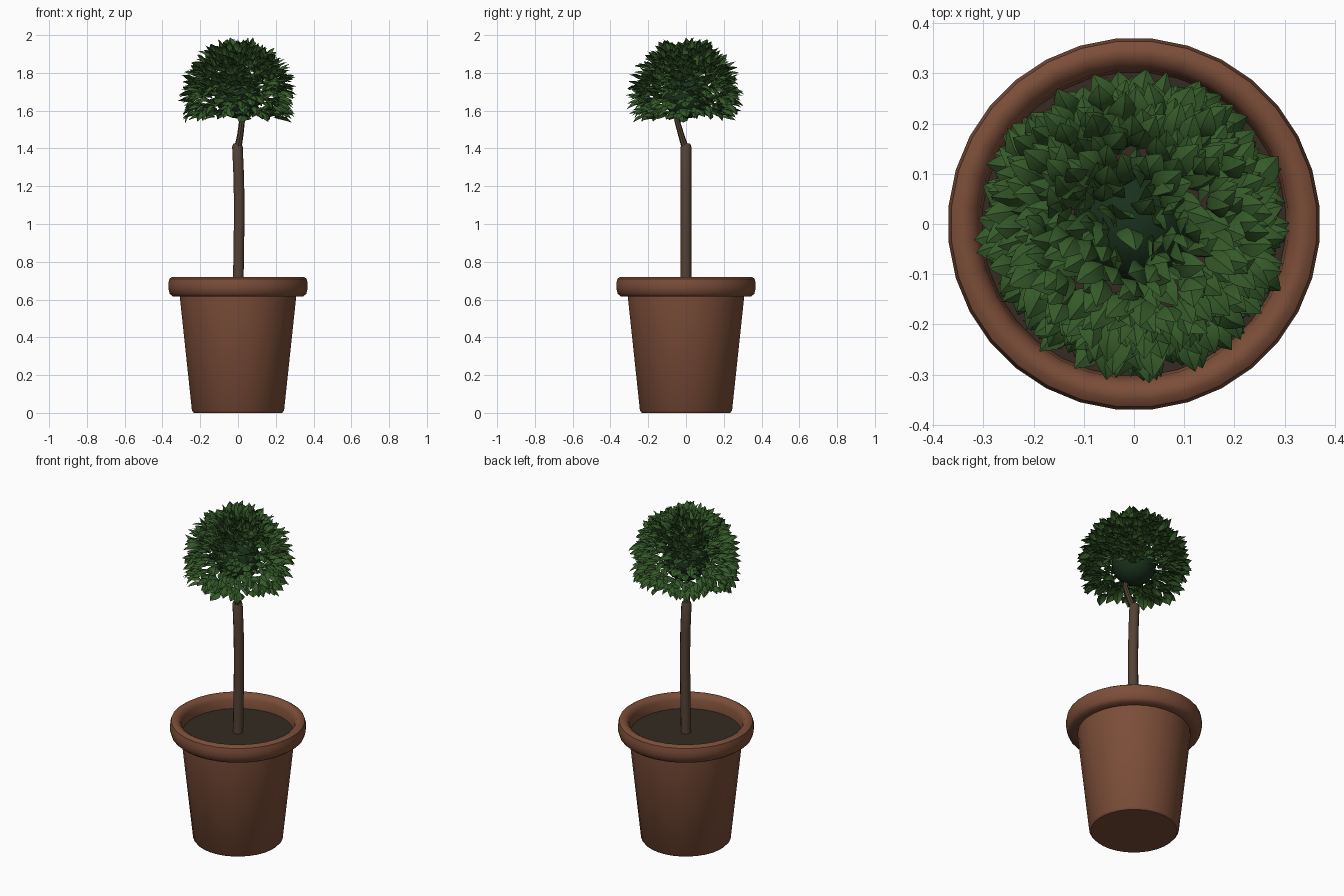
import bpy, bmesh, math, random
from mathutils import Vector

if "Cube" in bpy.data.objects:
    bpy.data.objects.remove(bpy.data.objects["Cube"])

random.seed(4)

def material(name, rgb):
    m = bpy.data.materials.new(name)
    m.diffuse_color = (*rgb, 1)
    m.use_nodes = True
    m.node_tree.nodes["Principled BSDF"].inputs["Base Color"].default_value = m.diffuse_color
    return m

terracotta = material("terracotta", (0.20, 0.075, 0.04))
earth = material("earth", (0.035, 0.024, 0.016))
bark = material("bark", (0.09, 0.055, 0.035))
leaf_green = material("leaf_green", (0.035, 0.10, 0.022))
dark_green = material("dark_green", (0.01, 0.03, 0.012))

def make_object(name, verts, faces, mat, smooth=True):
    me = bpy.data.meshes.new(name)
    me.from_pydata(verts, [], faces)
    bm = bmesh.new()
    bm.from_mesh(me)
    bmesh.ops.remove_doubles(bm, verts=bm.verts, dist=1e-6)
    bm.to_mesh(me)
    bm.free()
    me.materials.append(mat)
    ob = bpy.data.objects.new(name, me)
    bpy.context.collection.objects.link(ob)
    bpy.context.view_layer.objects.active = ob
    bpy.ops.object.select_all(action='DESELECT')
    ob.select_set(True)
    if smooth:
        bpy.ops.object.shade_smooth_by_angle(angle=math.radians(40))
    return ob

def lathe(name, profile, mat, n=32):
    verts, faces = [], []
    for r, z in profile:
        for i in range(n):
            a = 2 * math.pi * (i + 0.5) / n
            verts.append((r * math.cos(a), r * math.sin(a), z))
    for j in range(len(profile) - 1):
        for i in range(n):
            k = (i + 1) % n
            faces.append((j*n + i, j*n + k, (j+1)*n + k, (j+1)*n + i))
    return make_object(name, verts, faces, mat)

def tube(name, path, mat, n=12):
    # path entries: x, y, z, radius
    verts, faces = [], []
    for x, y, z, r in path:
        for i in range(n):
            a = 2 * math.pi * i / n
            verts.append((x + r * math.cos(a), y + r * math.sin(a), z))
    for j in range(len(path) - 1):
        for i in range(n):
            k = (i + 1) % n
            faces.append((j*n + i, j*n + k, (j+1)*n + k, (j+1)*n + i))
    faces.append(tuple(range(n))[::-1])
    faces.append(tuple(range((len(path) - 1) * n, len(path) * n)))
    return make_object(name, verts, faces, mat)

# Pot with rolled rim, inner wall down to the soil
lathe("pot", [(0, 0), (0.235, 0), (0.245, 0.012), (0.308, 0.60), (0.308, 0.615),
              (0.345, 0.615), (0.363, 0.63), (0.371, 0.66), (0.371, 0.685),
              (0.365, 0.71), (0.35, 0.72), (0.335, 0.72), (0.318, 0.71),
              (0.308, 0.69), (0.303, 0.64), (0.300, 0.60)], terracotta)
lathe("soil", [(0.304, 0.64), (0, 0.64)], earth)

# Trunk and the thin stem leading into the crown
tube("trunk", [(0, 0, 0.62, 0.028), (0.004, 0, 0.85, 0.028), (0.007, 0, 1.08, 0.028),
               (0.004, 0, 1.25, 0.028), (-0.003, 0, 1.41, 0.028), (-0.003, 0, 1.425, 0.022)], bark)
tube("stem", [(-0.003, 0, 1.39, 0.02), (0.012, -0.025, 1.47, 0.017),
              (0.022, -0.048, 1.55, 0.015), (0.015, -0.03, 1.64, 0.012)], bark, 8)

# Dark core ball inside the crown
C = Vector((0, 0, 1.68))
bpy.ops.mesh.primitive_uv_sphere_add(segments=24, ring_count=12, radius=0.122, location=C)
core = bpy.context.object
core.name = "crown_core"
core.data.materials.append(dark_green)
bpy.ops.object.shade_smooth()

# Leaves: folded ovate blades pointing outwards over the upper part of a sphere
ROWS = [(0, 0.006), (0.2, 0.62), (0.42, 1.0), (0.65, 0.86), (0.85, 0.42), (1.0, 0.0)]
verts, faces = [], []

def add_leaf(base, d, up, length, half):
    side = d.cross(up).normalized()
    nrm = side.cross(d).normalized()
    s = len(verts)
    for t, w in ROWS:
        mid = base + d * length * t + nrm * length * 0.22 * math.sin(math.pi * t)
        edge = mid - nrm * half * w * 0.45
        verts.extend([edge - side * half * w, mid, edge + side * half * w])
    for j in range(len(ROWS) - 1):
        a = s + 3 * j
        if j == len(ROWS) - 2:
            faces.extend([(a, a + 1, a + 4), (a + 1, a + 2, a + 4)])
        else:
            faces.extend([(a, a + 1, a + 4, a + 3), (a + 1, a + 2, a + 5, a + 4)])

N = 560
for i in range(N):
    h = 0.985 - (0.985 + 0.46) * i / (N - 1)
    a = i * 2.39996
    q = math.sqrt(1 - h * h)
    p = Vector((q * math.cos(a), q * math.sin(a), h))
    jit = Vector([random.uniform(-1, 1) for _ in range(3)])
    d = (p + jit * 0.38).normalized()
    up = Vector((0, 0, 1)) - p * h + Vector([random.uniform(-1, 1) for _ in range(3)]) * 0.35
    length = random.uniform(0.08, 0.105)
    tip = random.uniform(0.27, 0.322)
    base = C + p * tip - d * length
    base.z = max(base.z, 1.53 - min(0, d.z * length))
    add_leaf(base, d, up, length, random.uniform(0.024, 0.031))
make_object("leaves", verts, faces, leaf_green)
